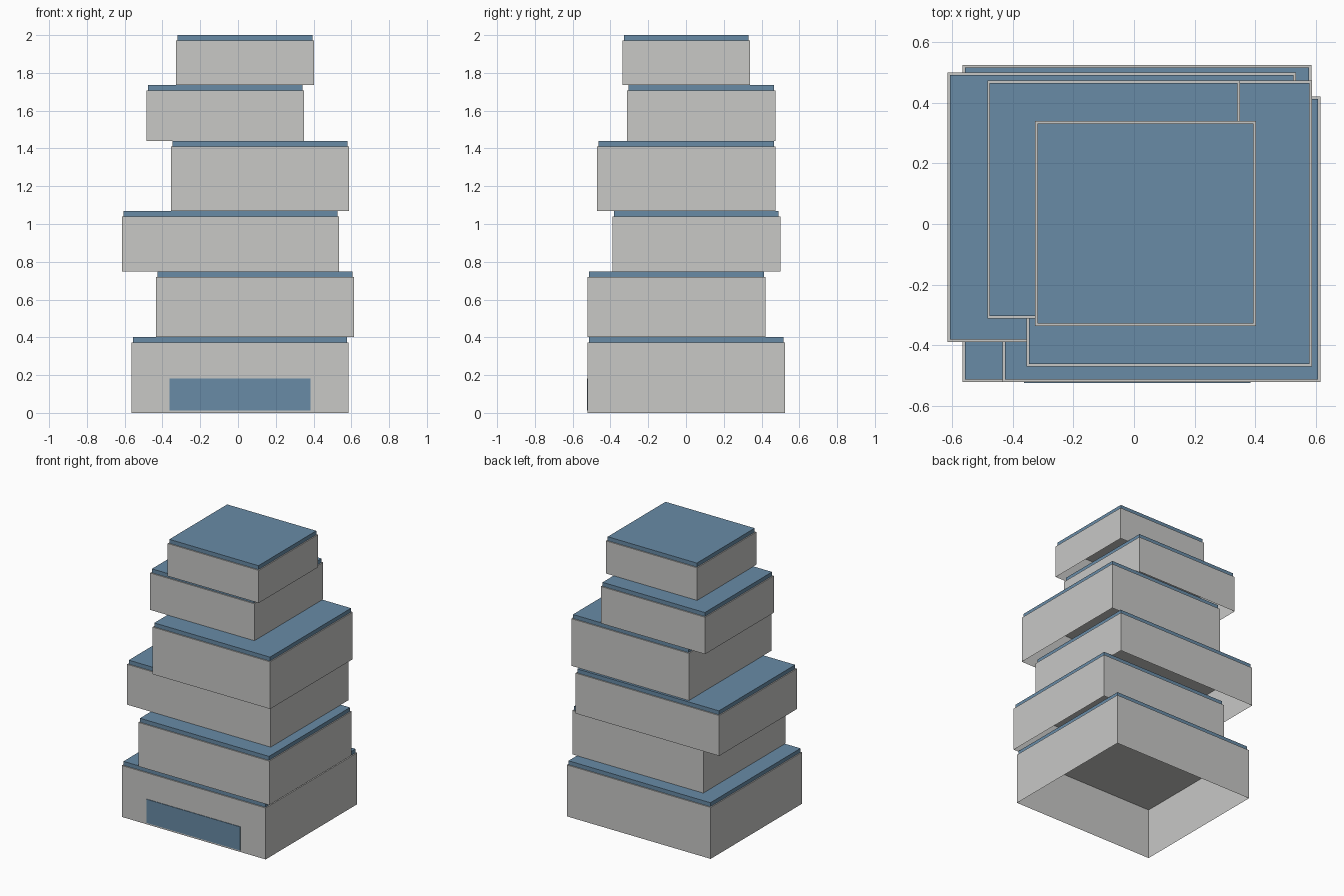
import bpy, bmesh

if "Cube" in bpy.data.objects:
    bpy.data.objects.remove(bpy.data.objects["Cube"])

ROOF_HEIGHT = 0.029   # thickness of the blue roof on each tier
ROOF_INSET = 0.008    # narrow wall rim left around the roof

# x min, x max, y min, y max, z bottom, z top (including the roof)
TIERS = [
    (-0.565, 0.586, -0.521, 0.525, 0.000, 0.401),
    (-0.433, 0.615, -0.521, 0.421, 0.401, 0.748),
    (-0.615, 0.534, -0.389, 0.499, 0.748, 1.069),
    (-0.354, 0.587, -0.470, 0.473, 1.069, 1.439),
    (-0.484, 0.350, -0.312, 0.473, 1.439, 1.735),
    (-0.327, 0.402, -0.337, 0.340, 1.735, 2.000),
]


def make_material(name, colour):
    mat = bpy.data.materials.new(name)
    mat.diffuse_color = (*colour, 1.0)
    mat.use_nodes = True
    mat.node_tree.nodes["Principled BSDF"].inputs["Base Color"].default_value = mat.diffuse_color
    return mat


def open_box(name, x0, x1, y0, y1, z0, z1, mat, open_side):
    """Box spanning the given limits, without the face pointing along open_side."""
    bm = bmesh.new()
    bmesh.ops.create_cube(bm, size=1.0)
    for v in bm.verts:
        v.co.x = x1 if v.co.x > 0 else x0
        v.co.y = y1 if v.co.y > 0 else y0
        v.co.z = z1 if v.co.z > 0 else z0
    bm.normal_update()
    axis, sign = open_side
    unwanted = [f for f in bm.faces if f.normal[axis] * sign > 0.9]
    bmesh.ops.delete(bm, geom=unwanted, context='FACES')
    mesh = bpy.data.meshes.new(name)
    bm.to_mesh(mesh)
    bm.free()
    mesh.materials.append(mat)
    obj = bpy.data.objects.new(name, mesh)
    bpy.context.collection.objects.link(obj)
    return obj


wall_grey = make_material("wall_grey", (0.578, 0.578, 0.565))
roof_blue = make_material("roof_blue", (0.138, 0.258, 0.381))
BOTTOM, BACK = (2, -1), (1, 1)

# Stacked, shifted tiers: hollow walls open below, each with an inset flat roof
for i, (x0, x1, y0, y1, z0, z1) in enumerate(TIERS, start=1):
    ledge = z1 - ROOF_HEIGHT
    open_box(f"tier_{i}_walls", x0, x1, y0, y1, z0, ledge, wall_grey, BOTTOM)
    d = ROOF_INSET
    open_box(f"tier_{i}_roof", x0 + d, x1 - d, y0 + d, y1 - d, ledge, z1, roof_blue, BOTTOM)

# Wide entrance panel on the front of the lowest tier
open_box("entrance_panel", -0.363, 0.384, -0.525, -0.521, 0.012, 0.183, roof_blue, BACK)
